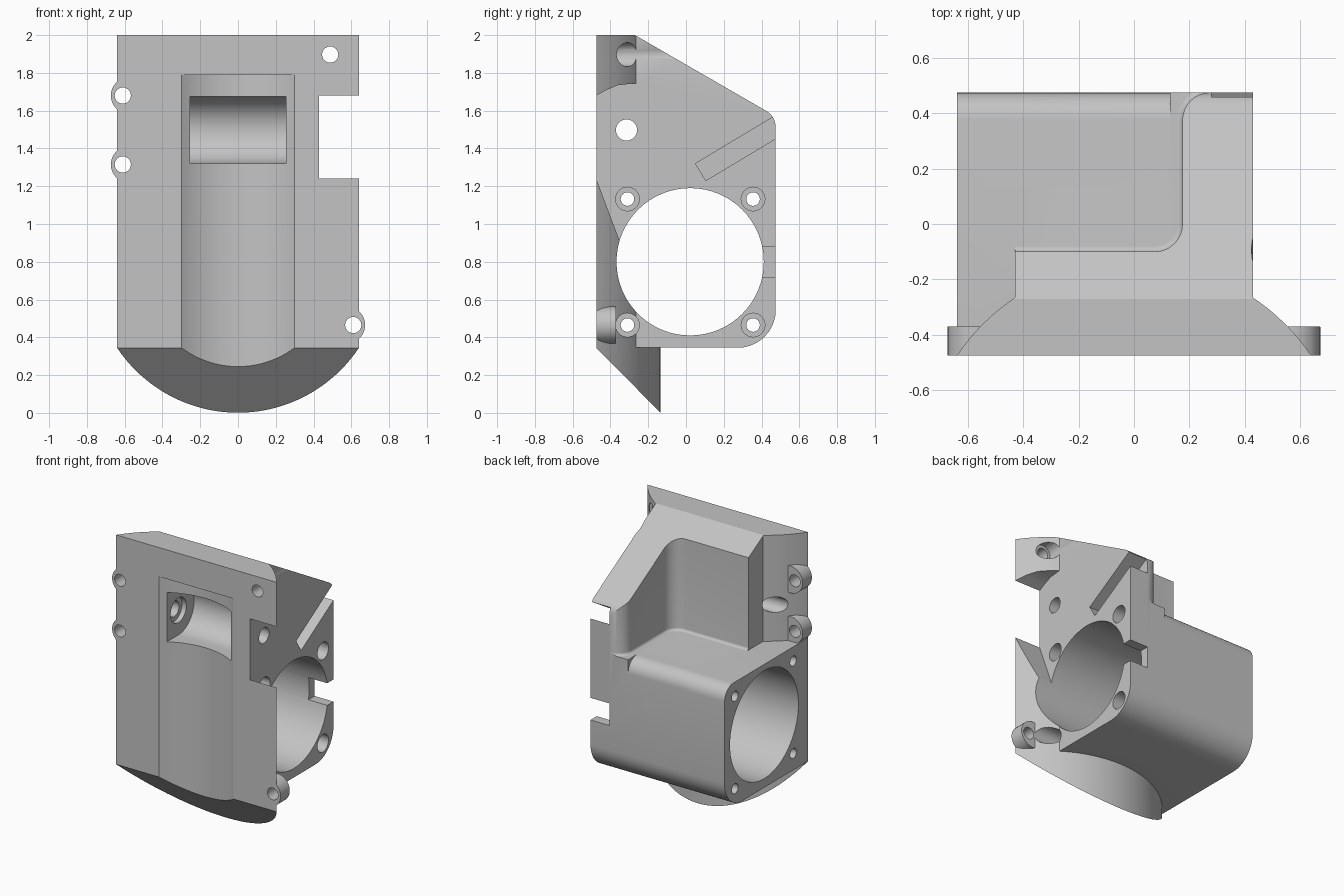
import bpy, bmesh, math

if "Cube" in bpy.data.objects:
    bpy.data.objects.remove(bpy.data.objects["Cube"], do_unlink=True)

grey = bpy.data.materials.new("plain_grey")
grey.use_nodes = True
grey.diffuse_color = (0.55, 0.55, 0.55, 1)
grey.node_tree.nodes["Principled BSDF"].inputs["Base Color"].default_value = (0.55, 0.55, 0.55, 1)

FRONT, BACK, SIDE, WIDE = -0.475, 0.475, 0.43, 0.64
BOTTOM, FLOOR = 0.345, 1.235


def arc(cx, cy, r, start, end, n=10):
    """Points on an arc, angles in degrees."""
    angles = [math.radians(start + (end - start) * i / n) for i in range(n + 1)]
    return [(cx + r * math.cos(t), cy + r * math.sin(t)) for t in angles]


def prism(name, pts, axis, a, b, round_edges=0, radius=0.09):
    """Extrude a 2D outline along an axis; optionally round the first bottom edges."""
    place = {"x": lambda u, v, w: (w, u, v),
             "y": lambda u, v, w: (u, w, v),
             "z": lambda u, v, w: (u, v, w)}[axis]
    bm = bmesh.new()
    low = [bm.verts.new(place(u, v, a)) for u, v in pts]
    high = [bm.verts.new(place(u, v, b)) for u, v in pts]
    bm.faces.new(low)
    bm.faces.new(high)
    n = len(pts)
    for i in range(n):
        j = (i + 1) % n
        bm.faces.new((low[i], low[j], high[j], high[i]))
    bmesh.ops.recalc_face_normals(bm, faces=bm.faces)
    if round_edges:
        edges = [bm.edges.get((low[i], low[i + 1])) for i in range(round_edges)]
        bmesh.ops.bevel(bm, geom=edges, offset=radius, segments=6, profile=0.5,
                        affect='EDGES', clamp_overlap=True)
    mesh = bpy.data.meshes.new(name)
    bm.to_mesh(mesh)
    bm.free()
    obj = bpy.data.objects.new(name, mesh)
    bpy.context.collection.objects.link(obj)
    return obj


def rod(name, axis, u, v, r, a, b, n=32):
    return prism(name, arc(u, v, r, 0, 360, n)[:-1], axis, a, b)


def combine(target, tool, operation):
    """Apply a boolean and discard the tool."""
    tool.hide_render = True
    mod = target.modifiers.new("combine", 'BOOLEAN')
    mod.operation = operation
    mod.solver = 'EXACT'
    mod.object = tool
    bpy.ops.object.select_all(action='DESELECT')
    bpy.context.view_layer.objects.active = target
    target.select_set(True)
    bpy.ops.object.modifier_apply(modifier=mod.name)
    bpy.data.objects.remove(tool, do_unlink=True)


# Upper block with sloping roof
lower_corner = arc(BACK - 0.2, BOTTOM + 0.2, 0.2, -90, 0)
roof_corner = arc(BACK - 0.1, 1.512, 0.1, 0, 60, 6)
body = prism("carriage_body",
             [(-0.4, BOTTOM)] + lower_corner + roof_corner + [(-0.27, 2), (-0.4, 2)],
             "x", -SIDE, SIDE)

# Rear pocket with rounded walls and floor
wall = ([(-0.8, -0.1)] + arc(0.075, 0, 0.1, -90, 0, 8)
        + arc(0.275, 0.375, 0.1, 180, 90, 8) + [(0.275, 0.7)])
combine(body, prism("pocket", wall + [(-0.8, 0.7)], "z", FLOOR, 2.3, len(wall) - 1), 'DIFFERENCE')
edge_cut = arc(BACK - 0.1, FLOOR - 0.1, 0.1, 0, 90, 8) + [(BACK - 0.1, 1.3), (0.6, 1.3), (0.6, 1.135)]
combine(body, prism("floor_edge", edge_cut, "x", -0.8, 0.13), 'DIFFERENCE')

# Lower housing reaching out to one side
housing = [(FRONT, BOTTOM)] + lower_corner + arc(BACK - 0.1, FLOOR - 0.1, 0.1, 0, 90, 8) + [(FRONT, FLOOR)]
combine(body, prism("housing", housing, "x", -WIDE, -0.3), 'UNION')

# Front plate with a curved back, sloped at top and bottom
sag = 0.34
radius = (WIDE ** 2 + sag ** 2) / (2 * sag)
half = math.degrees(math.asin(WIDE / radius))
plate = prism("front_plate", arc(0, FRONT + sag - radius, radius, 90 - half, 90 + half, 40), "z", 0, 2)
combine(plate, prism("roof_cut", [(-0.27, 2), (0.07, 1.8), (0.07, 2.2), (-0.27, 2.2)],
                     "x", -1, 1), 'DIFFERENCE')
combine(plate, prism("chin_cut", [(FRONT - 0.1, BOTTOM + 0.1), (FRONT + sag + 0.1, -0.1),
                                  (FRONT - 0.1, -0.1)], "x", -1, 1), 'DIFFERENCE')
combine(body, plate, 'UNION')

# Screw ears
ears = [(-1, 1.68), (-1, 1.315), (1, 0.465)]
for s, z in ears:
    combine(body, rod("ear", "y", s * 0.575, z, 0.098, FRONT, -0.37), 'UNION')

cuts = []
# Concave groove down the front and the roller window in it
cuts.append(prism("groove", arc(0, -0.88, 0.503, 0, 180, 64) + [(-0.5, -1), (0.5, -1)], "z", -0.2, 1.79))
cuts.append(prism("window", arc(-0.315, 1.498, 0.178, -90, 90, 20) + [(-0.7, 1.676), (-0.7, 1.32)],
                  "x", -0.255, 0.255))
cuts.append(rod("axle_hole", "x", -0.315, 1.498, 0.056, -1, 1))
cuts.append(rod("axle_seat", "x", -0.315, 1.498, 0.09, -0.29, 0.29))

# Side notch in the plate
cuts.append(prism("notch", [(-0.7, 1.24), (FRONT, 1.24), (-0.265, 0.68), (-0.265, 1.745),
                            (-0.36, 1.735), (-0.42, 1.71), (FRONT, 1.68), (-0.7, 1.68)],
                  "x", 0.428, 0.9))

# Fan bore, mounting holes and their counterbores
cuts.append(rod("fan_bore", "x", 0.022, 0.8, 0.39, -1, 1, 64))
for y in (-0.31, 0.355):
    for z in (0.465, 1.132):
        cuts.append(rod("mount_hole", "x", y, z, 0.036, -1, 1, 24))
        cuts.append(rod("mount_counterbore", "x", y, z, 0.063, 0.33, 1, 24))

# Slots in the side
cuts.append(prism("cable_slot", [(0.3, 0.72), (0.7, 0.72), (0.7, 0.88), (0.3, 0.88)], "x", 0.28, 0.9))
cuts.append(prism("tilted_slot", [(0.05, 1.32), (0.105, 1.23), (0.705, 1.59), (0.65, 1.68)], "x", 0.28, 0.9))

# Screw holes through the front
for s, z in ears:
    cuts.append(rod("ear_hole", "y", s * 0.61, z, 0.043, -0.7, -0.3, 24))
cuts.append(rod("top_hole", "y", 0.488, 1.897, 0.043, -0.7, 0, 24))
cuts.append(rod("top_counterbore", "y", 0.488, 1.897, 0.064, -0.37, 0.3, 24))

for cut in cuts:
    combine(body, cut, 'DIFFERENCE')

body.data.materials.clear()
body.data.materials.append(grey)
for poly in body.data.polygons:
    poly.material_index = 0
bpy.ops.object.select_all(action='DESELECT')
body.select_set(True)
bpy.context.view_layer.objects.active = body
bpy.ops.object.shade_smooth_by_angle(angle=math.radians(30))
